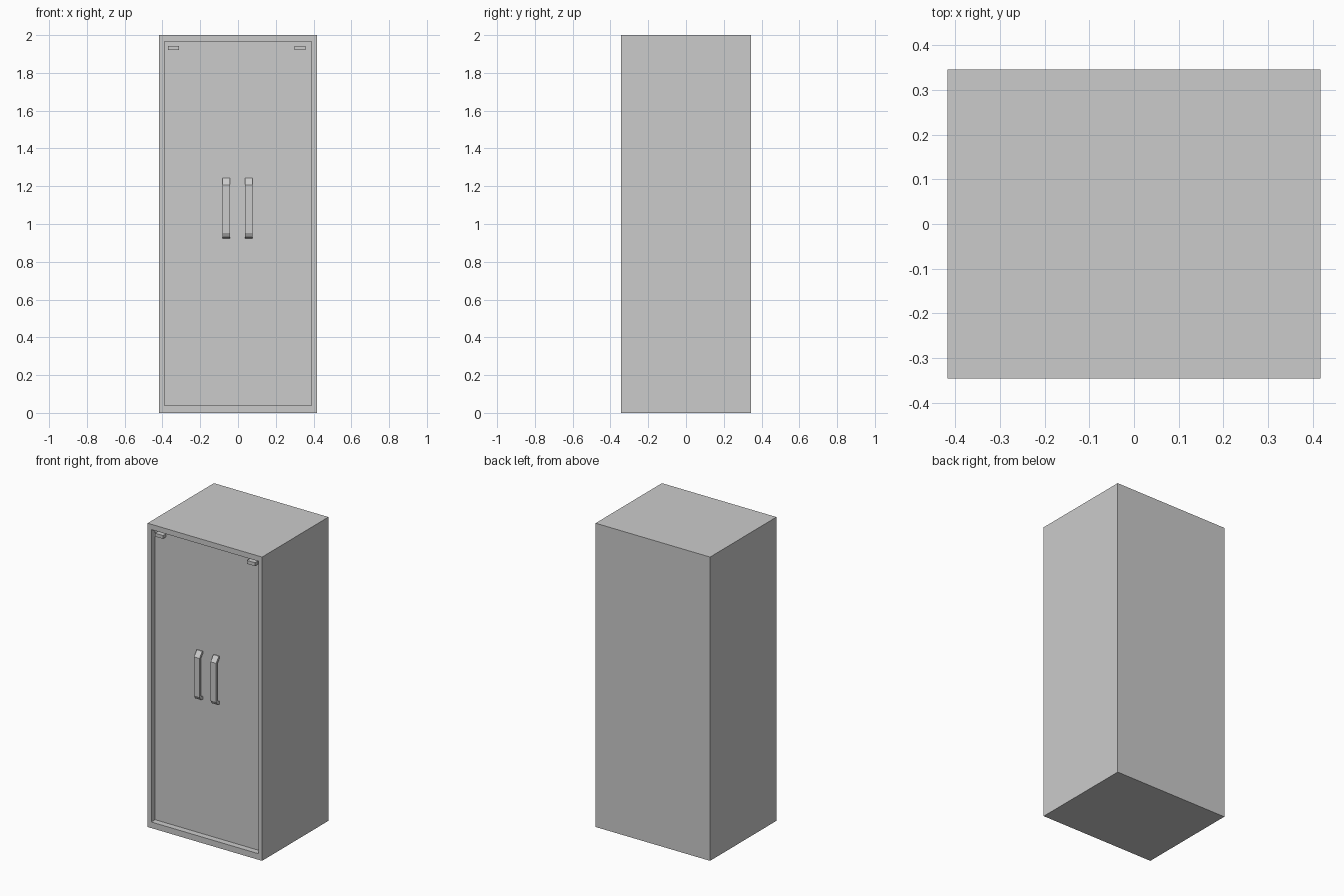
import bpy, bmesh

if "Cube" in bpy.data.objects:
    bpy.data.objects.remove(bpy.data.objects["Cube"])

W, D, H = 0.417, 0.345, 2.0      # half width, half depth, height
PANEL_Y = -0.305                 # recessed door plane


def finish(bm, name):
    bmesh.ops.recalc_face_normals(bm, faces=bm.faces)
    mesh = bpy.data.meshes.new(name)
    bm.to_mesh(mesh)
    bm.free()
    obj = bpy.data.objects.new(name, mesh)
    bpy.context.collection.objects.link(obj)
    return obj


def extruded_yz(name, profile, x0, x1):
    """Extrude a closed (y, z) outline from x0 to x1."""
    bm = bmesh.new()
    face = bm.faces.new([bm.verts.new((x0, y, z)) for y, z in profile])
    geom = bmesh.ops.extrude_face_region(bm, geom=[face])["geom"]
    verts = [g for g in geom if isinstance(g, bmesh.types.BMVert)]
    bmesh.ops.translate(bm, verts=verts, vec=(x1 - x0, 0, 0))
    return finish(bm, name)


# Cabinet body with the door area sunk behind a front rim
frame = [(-W, 0), (W, 0), (W, H), (-W, H)]
opening = [(-0.39, 0.04), (0.39, 0.04), (0.39, 1.965), (-0.39, 1.965)]
bm = bmesh.new()
rings = [[bm.verts.new((x, y, z)) for x, z in outline]
         for outline, y in ((frame, D), (frame, -D), (opening, -D), (opening, PANEL_Y))]
for a, b in zip(rings, rings[1:]):
    for i in range(4):
        j = (i + 1) % 4
        bm.faces.new((a[i], a[j], b[j], b[i]))
bm.faces.new(rings[0])
bm.faces.new(rings[-1])
finish(bm, "cabinet_body")

# Pull handles: bent strips with sloping ends
P, F = PANEL_Y, PANEL_Y - 0.034
handle = [(P, 0.924), (F + 0.012, 0.93), (F, 0.952), (F, 1.207), (P - 0.006, 1.243), (P, 1.243),
          (P, 1.225), (F + 0.014, 1.2), (F + 0.014, 0.957), (P, 0.945)]
for side, x in (("left", -0.063), ("right", 0.058)):
    extruded_yz("handle_" + side, handle, x - 0.02, x + 0.02)

# Small door stops under the top rim
stop = [(P, 1.921), (P - 0.03, 1.921), (P - 0.03, 1.943), (P, 1.943)]
for side, x in (("left", -0.341), ("right", 0.329)):
    extruded_yz("door_stop_" + side, stop, x - 0.029, x + 0.029)
